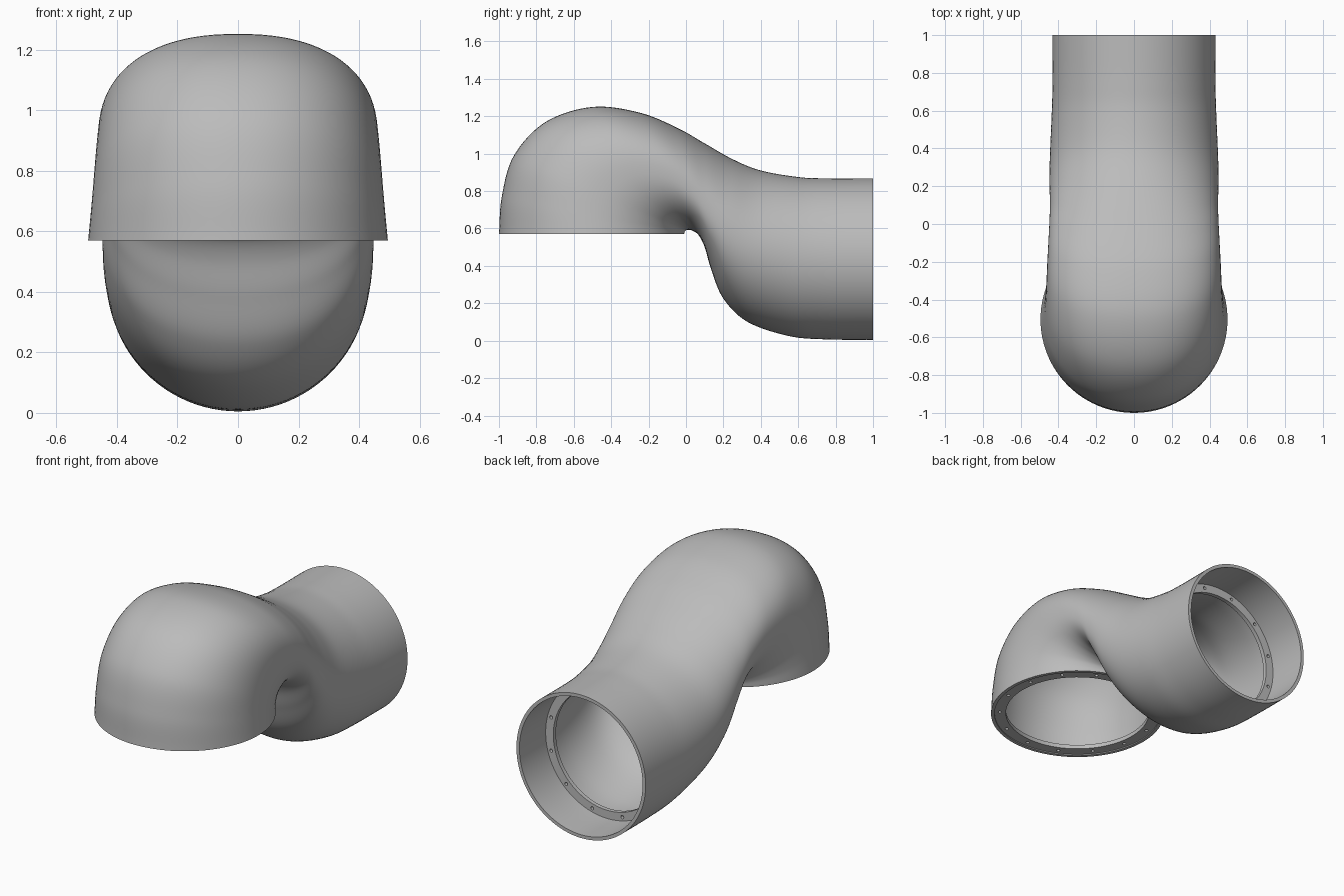
import bpy
import bmesh
from math import cos, sin, pi, radians
from mathutils import Vector, Matrix

default_cube = bpy.data.objects.get("Cube")
if default_cube:
    bpy.data.objects.remove(default_cube, do_unlink=True)

grey = bpy.data.materials.new("plain_grey")
grey.use_nodes = True
colour = (0.5, 0.5, 0.5, 1)
grey.diffuse_color = colour
grey.node_tree.nodes["Principled BSDF"].inputs["Base Color"].default_value = colour

SIDES = 96
STEPS = 8
WALL = 0.02

# Duct stations: outer bend y, z; inner bend y, z; half width; squareness
STATIONS = [
    (-1.0, .57, -.01, .57, .495, 2),
    (-.985, .77, -.007, .582, .485, 2.05),
    (-.92, .99, 0, .59, .475, 2.15),
    (-.75, 1.17, .015, .593, .466, 2.25),
    (-.5, 1.25, .035, .588, .46, 2.3),
    (-.25, 1.22, .067, .565, .453, 2.3),
    (-.05, 1.14, .1, .5, .447, 2.25),
    (.1, 1.055, .135, .38, .445, 2.2),
    (.25, .97, .2, .225, .448, 2.1),
    (.4, .91, .33, .1, .445, 2),
    (.6, .875, .55, .025, .436, 2),
    (.75, .868, .75, .007, .431, 2),
    (1, .868, 1, .005, .431, 2),
]


def make_object(name, bm):
    bmesh.ops.recalc_face_normals(bm, faces=bm.faces)
    mesh = bpy.data.meshes.new(name)
    bm.to_mesh(mesh)
    bm.free()
    obj = bpy.data.objects.new(name, mesh)
    bpy.context.collection.objects.link(obj)
    mesh.materials.append(grey)
    return obj


def smooth(obj):
    bpy.ops.object.select_all(action='DESELECT')
    obj.select_set(True)
    bpy.context.view_layer.objects.active = obj
    bpy.ops.object.shade_smooth_by_angle(angle=radians(35))


def spline(rows, steps):
    """Pass a smooth curve through rows of any length."""
    pts = [Vector(r) for r in rows]
    pts = [pts[0] * 2 - pts[1]] + pts + [pts[-1] * 2 - pts[-2]]
    out = []
    for a, b, c, d in zip(pts, pts[1:], pts[2:], pts[3:]):
        for i in range(steps):
            t = i / steps
            out.append(b + (c - a) * (t / 2)
                       + (a * 2 - b * 5 + c * 4 - d) * (t * t / 2)
                       + (b * 3 - a - c * 3 + d) * (t ** 3 / 2))
    return out + [pts[-2]]


def power(v, e):
    return abs(v) ** e * (1 if v >= 0 else -1)


def section(row, inset):
    """One cross-section ring between the outer and inner bend."""
    oy, oz, iy, iz, width, square = row
    outer, inner = Vector((0, oy, oz)), Vector((0, iy, iz))
    mid, half = (outer + inner) / 2, (outer - inner) / 2
    half = half.normalized() * (half.length - inset)
    ring = []
    for k in range(SIDES):
        a = 2 * pi * k / SIDES
        p = mid + half * power(cos(a), 2 / square)
        p.x = (width - inset) * power(sin(a), 2 / square)
        ring.append(p)
    return ring


def bridge(bm, rings):
    """Skin a closed loop of rings."""
    loops = [[bm.verts.new(p) for p in ring] for ring in rings]
    for a, b in zip(loops, loops[1:] + loops[:1]):
        for k in range(len(a)):
            n = (k + 1) % len(a)
            bm.faces.new((a[k], a[n], b[n], b[k]))


# Double-bend duct with a hollow wall
rows = spline(STATIONS, STEPS)
bm = bmesh.new()
bridge(bm, [section(r, 0) for r in rows] + [section(r, WALL) for r in reversed(rows)])
duct = make_object("duct_shell", bm)
smooth(duct)


def flange(name, outer, inner, depth, holes, place):
    """Flat bolting ring with a circle of small holes."""
    def circle(r, z):
        return [Vector((r * cos(2 * pi * k / SIDES), r * sin(2 * pi * k / SIDES), z))
                for k in range(SIDES)]
    bm = bmesh.new()
    bridge(bm, [circle(outer, 0), circle(outer, depth), circle(inner, depth), circle(inner, 0)])
    ring = make_object(name, bm)
    bm = bmesh.new()
    reach = (outer + inner) / 2
    for k in range(holes):
        a = 2 * pi * (k + .5) / holes
        spot = Matrix.Translation((reach * cos(a), reach * sin(a), depth / 2))
        bmesh.ops.create_cone(bm, cap_ends=True, segments=12, radius1=.01, radius2=.01,
                              depth=depth * 3, matrix=spot)
    cutter = make_object(name + "_drill", bm)
    cutter.hide_render = True
    cut = ring.modifiers.new("bolt_holes", 'BOOLEAN')
    cut.object = cutter
    cut.operation = 'DIFFERENCE'
    cut.solver = 'EXACT'
    bpy.ops.object.select_all(action='DESELECT')
    ring.select_set(True)
    bpy.context.view_layer.objects.active = ring
    bpy.ops.object.modifier_apply(modifier=cut.name)
    bpy.data.objects.remove(cutter, do_unlink=True)
    ring.data.transform(place)
    smooth(ring)


# Bolting rings: one just inside the lower mouth, one deep in the rear mouth
flange("lower_flange", .479, .41, .025, 14, Matrix.Translation((0, -.505, .576)))
flange("rear_flange", .415, .36, .025, 12,
       Matrix.Translation((0, .75, .4365)) @ Matrix.Rotation(pi / 2, 4, 'X'))
